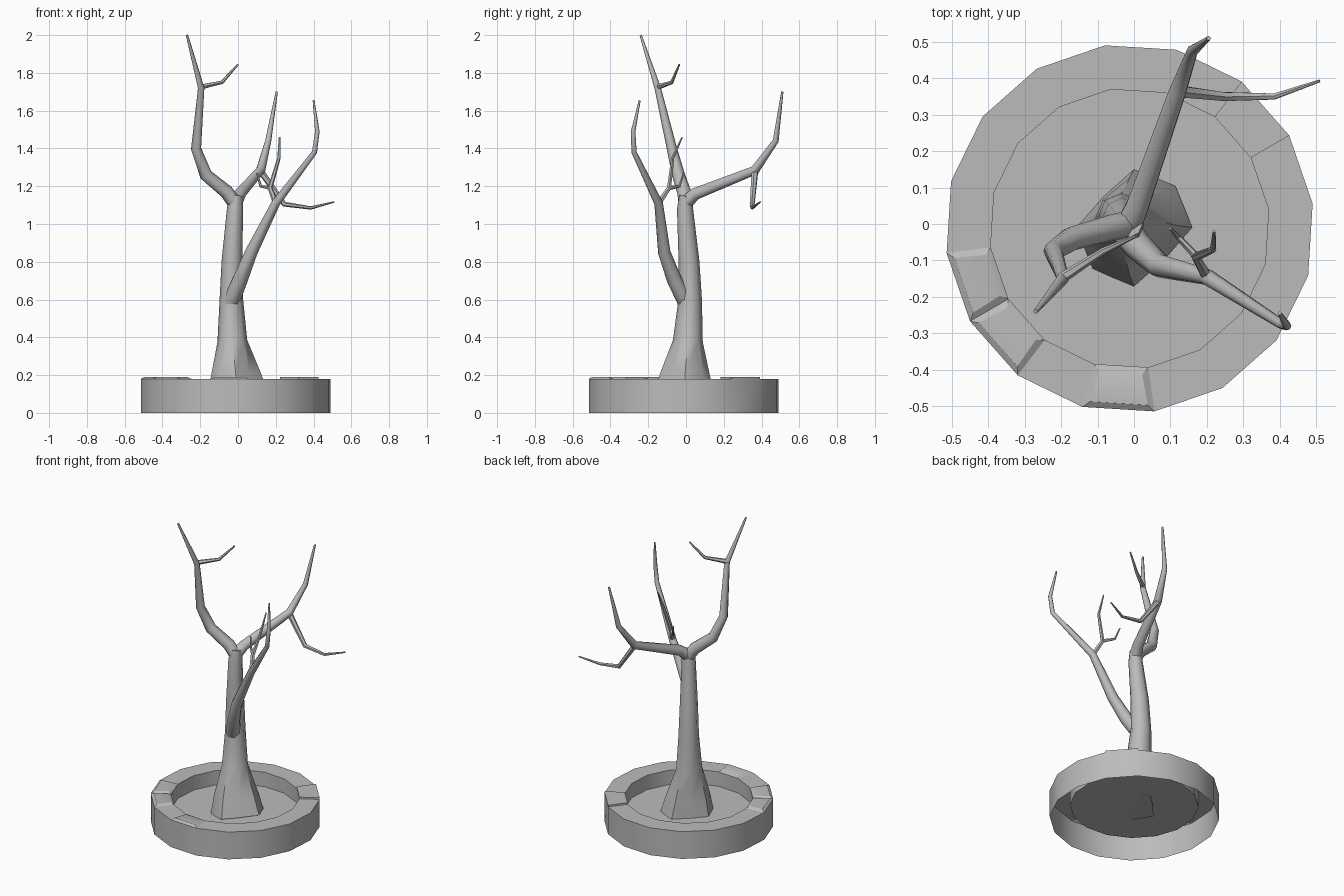
import bpy, bmesh
from math import cos, sin, pi, radians
from mathutils import Vector

cube = bpy.data.objects.get("Cube")
if cube:
    bpy.data.objects.remove(cube, do_unlink=True)

grey = bpy.data.materials.new("plain_grey")
grey.use_nodes = True
COLOUR = (0.5, 0.5, 0.5, 1)
grey.diffuse_color = COLOUR
grey.node_tree.nodes["Principled BSDF"].inputs["Base Color"].default_value = COLOUR


def finish(name, bm, angle):
    bmesh.ops.recalc_face_normals(bm, faces=bm.faces)
    mesh = bpy.data.meshes.new(name)
    bm.to_mesh(mesh)
    bm.free()
    obj = bpy.data.objects.new(name, mesh)
    bpy.context.collection.objects.link(obj)
    mesh.materials.append(grey)
    bpy.ops.object.select_all(action='DESELECT')
    obj.select_set(True)
    bpy.context.view_layer.objects.active = obj
    bpy.ops.object.shade_smooth_by_angle(angle=radians(angle))
    return obj


def bridge(bm, a, b):
    n = len(a)
    return [bm.faces.new((a[i], a[(i + 1) % n], b[(i + 1) % n], b[i])) for i in range(n)]


def tube(name, points, sides=8, pinch=None):
    """Tapered limb through (x, y, z, radius) points."""
    bm = bmesh.new()
    centres = [Vector(p[:3]) for p in points]
    rings = []
    for i, c in enumerate(centres):
        before = (c - centres[i - 1]).normalized() if i else Vector()
        after = (centres[i + 1] - c).normalized() if i + 1 < len(points) else Vector()
        turn = Vector((0, 0, 1)).rotation_difference(before + after)
        ring = []
        for k in range(sides):
            a = 2 * pi * k / sides
            r = points[i][3] * (pinch(i, k) if pinch else 1)
            ring.append(bm.verts.new(c + turn @ Vector((r * cos(a), r * sin(a), 0))))
        rings.append(ring)
    for a, b in zip(rings, rings[1:]):
        bridge(bm, a, b)
    bm.faces.new(rings[0])
    bm.faces.new(rings[-1])
    return finish(name, bm, 50)


# Planter: open-bottomed ring with a sunken floor
SIDES, FLOOR, RIM = 16, 0.085, 0.18
bm = bmesh.new()
rings = []
for r, z in ((0.507, 0), (0.507, RIM), (0.385, RIM), (0.385, FLOOR)):
    rings.append([bm.verts.new((r * cos(a) - 0.012, r * sin(a) - 0.012, z))
                  for a in (radians(7.7) + 2 * pi * k / SIDES for k in range(SIDES))])
bridge(bm, rings[0], rings[1])
rim = bridge(bm, rings[1], rings[2])
bridge(bm, rings[2], rings[3])
bm.faces.new(rings[3])

# Raised rim stones
for k in (1, 8, 9, 11):
    bmesh.ops.inset_individual(bm, faces=[rim[k]], thickness=0.025, depth=0)
    for v in rim[k].verts:
        v.co.z += 0.011
finish("planter", bm, 30)

# Trunk with a grooved, flared foot
groove = lambda i, k: 0.78 if i < 2 and k in (3, 7) else 1.04
tube("trunk", [(0, -0.01, FLOOR, 0.155), (-0.012, -0.005, 0.2, 0.128),
               (-0.03, 0.01, 0.38, 0.076), (-0.035, 0.022, 0.6, 0.06),
               (-0.032, 0.016, 0.8, 0.053), (-0.016, -0.005, 1.08, 0.041),
               (-0.012, 0, 1.15, 0.034)], pinch=groove)

# Main limbs
tube("tall_limb", [(-0.01, 0, 1.1, 0.038), (-0.06, -0.01, 1.17, 0.037),
                   (-0.17, -0.04, 1.26, 0.034), (-0.222, -0.075, 1.4, 0.027),
                   (-0.195, -0.15, 1.72, 0.017), (-0.27, -0.24, 2.0, 0.006)])
tube("back_limb", [(-0.015, -0.005, 1.11, 0.038), (0.01, 0.05, 1.16, 0.033),
                   (0.12, 0.365, 1.285, 0.025), (0.16, 0.475, 1.44, 0.016),
                   (0.205, 0.51, 1.7, 0.006)])
tube("low_limb", [(-0.04, 0.005, 0.58, 0.045), (0.01, -0.06, 0.7, 0.04),
                  (0.07, -0.115, 0.85, 0.033), (0.2, -0.145, 1.11, 0.023),
                  (0.405, -0.275, 1.38, 0.014), (0.42, -0.28, 1.49, 0.012),
                  (0.4, -0.245, 1.655, 0.005)])

# Twigs
tube("tall_limb_twig", [(-0.2, -0.15, 1.725, 0.015), (-0.085, -0.075, 1.75, 0.01),
                        (0, -0.035, 1.845, 0.005)], 6)
tube("back_limb_twig", [(0.12, 0.365, 1.28, 0.018), (0.245, 0.35, 1.105, 0.014),
                        (0.385, 0.35, 1.085, 0.009), (0.51, 0.393, 1.117, 0.004)], 6)
tube("low_limb_twig", [(0.2, -0.145, 1.11, 0.016), (0.17, -0.09, 1.19, 0.013),
                       (0.217, -0.07, 1.35, 0.009), (0.22, -0.02, 1.46, 0.004)], 6)
tube("low_limb_side_twig", [(0.172, -0.09, 1.19, 0.011), (0.12, -0.035, 1.2, 0.008),
                            (0.1, -0.012, 1.27, 0.004)], 6)
